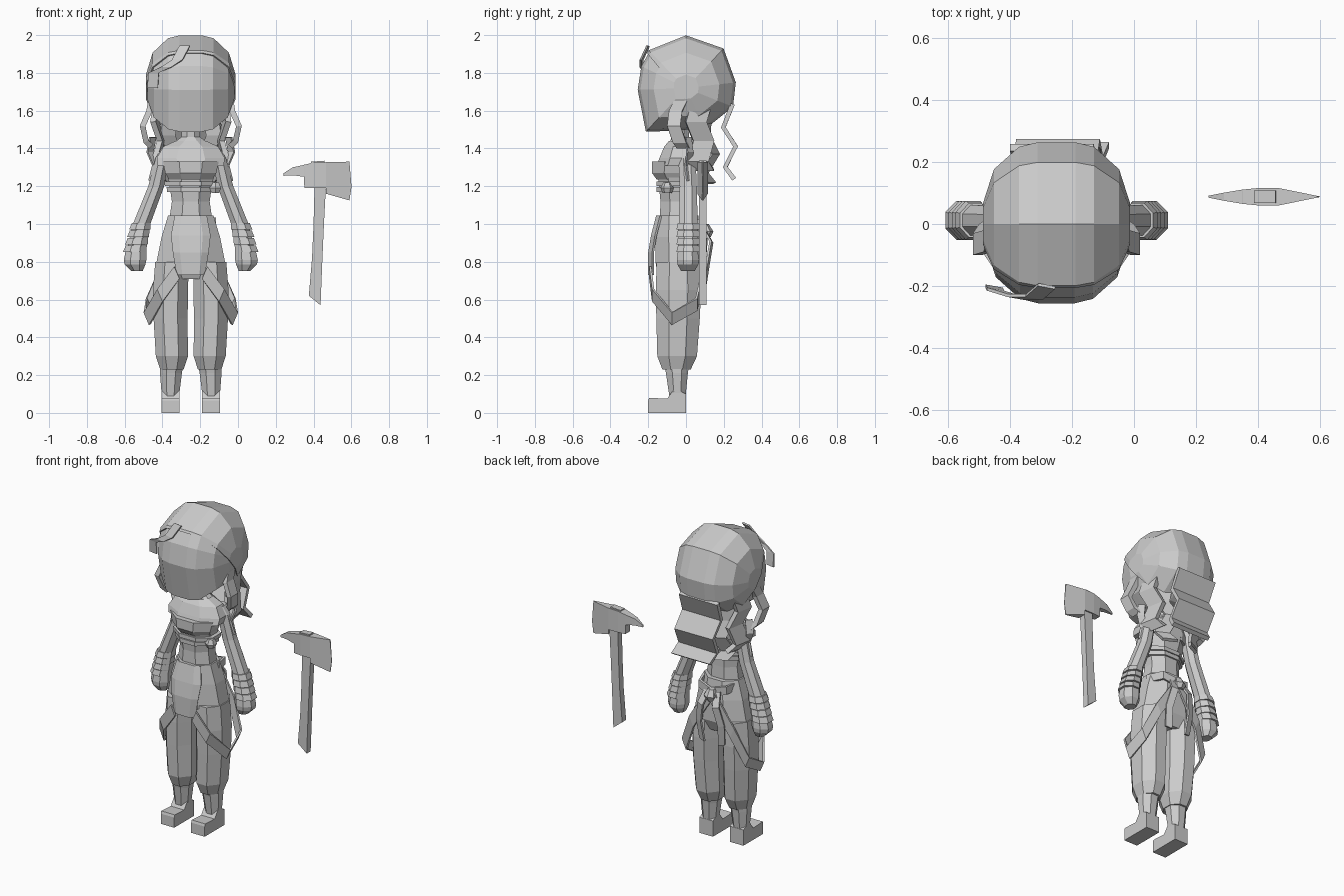
import bpy, bmesh, math
from mathutils import Vector

CX = -0.25  # centre line of the figure
grey = bpy.data.materials.new("plain grey")
grey.diffuse_color = (0.6, 0.6, 0.6, 1)


def finish(name, bm, solid=0):
    bmesh.ops.recalc_face_normals(bm, faces=bm.faces)
    me = bpy.data.meshes.new(name)
    bm.to_mesh(me)
    bm.free()
    ob = bpy.data.objects.new(name, me)
    bpy.context.collection.objects.link(ob)
    me.materials.append(grey)
    if solid:
        m = ob.modifiers.new("thickness", 'SOLIDIFY')
        m.thickness, m.offset = solid, -1
    return ob


def skin(loops, cap=True):
    """Join equal-length closed loops of points with quads."""
    bm = bmesh.new()
    rows = [[bm.verts.new(p) for p in lp] for lp in loops]
    n = len(rows[0])
    for a, b in zip(rows, rows[1:]):
        for i in range(n):
            j = (i + 1) % n
            bm.faces.new((a[i], a[j], b[j], b[i]))
    if cap:
        bm.faces.new(rows[0])
        bm.faces.new(rows[-1])
    return bm


def loft(name, rings, n=8, side=1, cap=True, power=0.75, solid=0):
    """Rings are (z, x offset, y, half width, half depth)."""
    loops = []
    for z, ox, cy, rx, ry in rings:
        lp = []
        for k in range(n):
            a = math.tau * (k + 0.5) / n
            c, s = math.cos(a), math.sin(a)
            f = max(abs(c), abs(s)) ** (1 - power) * max(abs(math.cos(math.pi / n)), .7)
            lp.append((CX + side * ox + rx * c / f, cy + ry * s / f, z))
        # keep the stated half sizes exact
        mx = max(abs(p[0] - CX - side * ox) for p in lp)
        my = max(abs(p[1] - cy) for p in lp)
        loops.append([(CX + side * ox + (p[0] - CX - side * ox) * rx / mx,
                       cy + (p[1] - cy) * ry / my, z) for p in lp])
    return finish(name, skin(loops, cap), solid)


def ribbon(name, pts, w, side=1, solid=0.015):
    """Flat strip along pts (x offset, y, z), swept across vector w."""
    bm = bmesh.new()
    rows = []
    for p in pts:
        q = Vector(p) + Vector(w)
        rows.append([bm.verts.new((CX + side * v[0], v[1], v[2])) for v in (p, q)])
    for a, b in zip(rows, rows[1:]):
        bm.faces.new((a[0], a[1], b[1], b[0]))
    return finish(name, bm, solid)


# head and hair cap share one side profile, scaled across the width
PROFILE = [(0, 2.0), (.2, 1.93), (.265, 1.75), (.25, 1.62), (.1, 1.5), (-.08, 1.485),
           (-.22, 1.48), (-.265, 1.71), (-.245, 1.84), (-.2, 1.92)]
WIDTHS = [(-.235, .25), (-.2, .66), (-.12, .93), (-.06, .985), (.06, .985), (.12, .93), (.2, .66), (.235, .25)]


def skull(k):
    return skin([[(CX + x * k, y * s * k, 1.72 + (z - 1.72) * s * k) for y, z in PROFILE]
                 for x, s in WIDTHS])


finish("head", skull(.98))
cap = skull(1.01)
bmesh.ops.bisect_plane(cap, geom=cap.verts[:] + cap.edges[:] + cap.faces[:],
                       plane_co=(0, -.21, 1.91), plane_no=(0, .27, .22), clear_inner=True)
finish("hair_cap", cap, .015)

# wavy hair behind the head
ribbon("back_hair", [(-.15, .235, 1.64), (-.14, .185, 1.51), (-.13, .25, 1.41),
                     (-.12, .195, 1.3), (-.1, .245, 1.23)], (.27, 0, 0), solid=.025)
for s in (-1, 1):
    ribbon("side_hair", [(.2, .03, 1.64), (.215, .0, 1.54), (.18, .04, 1.44),
                         (.21, .01, 1.33), (.17, .04, 1.28)], (-.02, .11, 0), s, .03)
    ribbon("rear_side_hair", [(.15, .1, 1.6), (.17, .09, 1.47), (.13, .14, 1.37),
                              (.16, .08, 1.27), (.13, .12, 1.22)], (-.08, .04, 0), s, .02)
    ribbon("front_lock", [(.225, -.06, 1.66), (.235, -.09, 1.6), (.27, -.1, 1.52),
                          (.25, -.07, 1.43), (.22, -.05, 1.40)], (.0, .07, 0), s, .03)
    ribbon("thin_lock", [(.22, .0, 1.46), (.235, .01, 1.38), (.205, .0, 1.31),
                         (.225, .01, 1.23)], (-.03, .03, 0), s, .012)

# loose tuft across the forehead
ribbon("hair_tuft", [(-.06, -.20, 1.945), (-.1, -.235, 1.87), (-.16, -.235, 1.83),
                     (-.225, -.215, 1.8), (-.23, -.205, 1.72)], (.055, -.01, .0), 1, .01)

# neck and torso
loft("torso", [(.98, 0, -.05, .12, .09), (1.12, 0, -.05, .1, .085), (1.22, 0, -.055, .115, .09),
               (1.32, 0, -.055, .14, .095), (1.39, 0, -.04, .15, .075), (1.43, 0, -.03, .09, .06),
               (1.46, 0, -.03, .05, .045), (1.53, 0, -.03, .045, .045)])
loft("chest_band", [(1.235, 0, -.06, .115, .095), (1.27, 0, -.07, .135, .11),
                    (1.33, 0, -.065, .148, .115)])
loft("shoulder_wrap", [(1.31, 0, -.055, .175, .1), (1.35, 0, -.045, .18, .095),
                       (1.41, 0, -.035, .145, .08), (1.44, 0, -.03, .08, .06)])
for z, d in ((1.17, .0), (1.2, .012)):
    loft("waist_cord", [(z, 0, -.055, .125 + d, .1), (z + .025, 0, -.055, .128 + d, .1)], cap=True)
loft("cord_knot", [(1.165, .13, -.1, .02, .025), (1.19, .13, -.1, .03, .035),
                   (1.22, .13, -.1, .018, .02)], 6)

# trousers: hips and two legs
loft("hips", [(1.045, 0, -.045, .12, .11), (.93, 0, -.042, .155, .12),
              (.78, 0, -.04, .185, .12), (.71, 0, -.04, .12, .09)])
for s in (-1, 1):
    loft("trouser_leg", [(.8, .1, -.04, .088, .115), (.65, .107, -.04, .093, .12),
                         (.5, .107, -.042, .09, .115), (.3, .1, -.047, .085, .105),
                         (.23, .1, -.05, .062, .075)], side=s)
    loft("shin", [(.27, .1, -.05, .063, .068), (.21, .105, -.048, .058, .058),
                  (.08, .108, -.045, .045, .042), (0, .108, -.045, .047, .045)], 8, s)
    # foot block with a sloped instep
    foot = [(-.2, .065), (-.195, .08), (-.1, .075), (-.06, .13), (0, .1), (0, 0), (-.2, 0)]
    finish("foot", skin([[(CX + s * x, y, z) for y, z in foot] for x in (.06, .155)]))

    # arm, wrist wraps and mitten hand
    loft("arm", [(1.4, .125, .0, .03, .04), (1.35, .15, .005, .036, .046), (1.2, .183, .012, .042, .045),
                 (1.0, .26, .012, .046, .05), (.86, .288, .012, .052, .052)], side=s)
    for i in range(4):
        z, c = 1.005 - i * .04, .262 + i * .009
        loft("wrist_wrap", [(z, c, .012, .05 + i * .002, .055), (z - .034, c + .008, .012, .056 + i * .002, .063)],
             side=s)
    loft("hand", [(.88, .287, .01, .052, .05), (.81, .295, .01, .06, .058),
                  (.785, .295, .01, .055, .055), (.75, .285, .01, .03, .035)], 8, s)

    # hanging hip strap running front to back
    ribbon("hip_strap", [(.06, -.195, .71), (.15, -.18, .59), (.222, -.075, .465), (.21, .06, .54),
                         (.13, .1, .72), (.0, .115, .92)], (.028, 0, .065), s, .012)
    # rear loops and tails below the knot
    ribbon("rear_tail", [(.015, .1, .98), (.035, .145, .9), (.06, .125, .78), (.05, .105, .65)],
           (.04, -.01, .01), s, .012)
    ribbon("rear_waist_strap", [(.12, -.03, .985), (.09, .075, .975), (0, .09, .95)], (0, 0, .05), s, .015)

# front cloth panel
bm = bmesh.new()
panel = [(1.045, .085, -.158), (.94, .105, -.185), (.85, .095, -.2), (.73, .075, -.2)]
rows = [[bm.verts.new((CX + f * w, y + (.02 if abs(f) == 1 else 0), z)) for f in (-1, -.6, .6, 1)]
        for z, w, y in panel]
for a, b in zip(rows, rows[1:]):
    for i in range(3):
        bm.faces.new((a[i], a[i + 1], b[i + 1], b[i]))
finish("front_cloth", bm, .012)
loft("rear_knot", [(.93, 0, .105, .025, .025), (.96, 0, .11, .035, .035), (1.0, 0, .1, .02, .02)], 6)

# axe: head sections (x, bottom, top, half thickness) and a curved handle
AY = .088
head = [(.24, 1.255, 1.268, .003), (.29, 1.258, 1.3, .013), (.35, 1.25, 1.313, .023),
        (.351, 1.19, 1.314, .023), (.40, 1.19, 1.325, .028), (.466, 1.19, 1.327, .028),
        (.467, 1.16, 1.327, .028), (.59, 1.125, 1.33, .003), (.6, 1.19, 1.21, .001)]
finish("axe_head", skin([[(x, AY - t, b), (x, AY + t, b), (x, AY + t, h), (x, AY - t, h)]
                         for x, b, h, t in head]))
handle = [(.387, 1.33, .457, 1.335), (.405, 1.19, .465, 1.19), (.4, 1.0, .455, 1.0),
          (.392, .82, .447, .82), (.375, .62, .437, .57)]
finish("axe_handle", skin([[(x, AY - .02, z), (x, AY + .02, z), (u, AY + .02, v), (u, AY - .02, v)]
                           for x, z, u, v in handle]))
